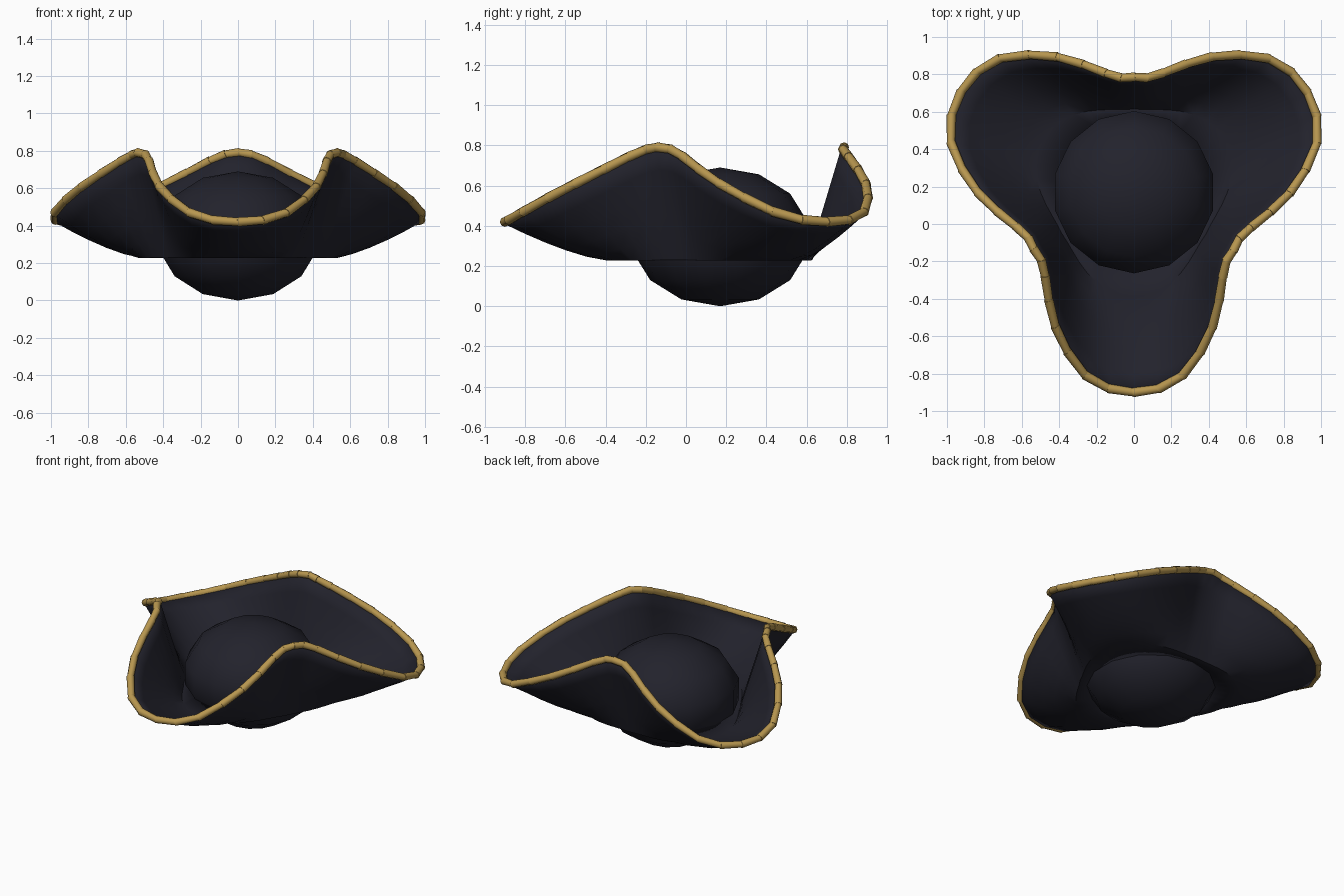
import bpy, bmesh, math
from mathutils import Vector, Matrix

cube = bpy.data.objects.get("Cube")
if cube:
    bpy.data.objects.remove(cube)

CENTRE = Vector((0, 0.17, 0))


def material(name, colour):
    m = bpy.data.materials.new(name)
    m.use_nodes = True
    m.diffuse_color = (*colour, 1)
    bsdf = m.node_tree.nodes["Principled BSDF"]
    bsdf.inputs["Base Color"].default_value = (*colour, 1)
    bsdf.inputs["Roughness"].default_value = 0.8
    return m


felt = material("dark navy felt", (0.016, 0.016, 0.025))
gold = material("gold braid", (0.48, 0.31, 0.08))


def finish(bm, name, mat, angle):
    bmesh.ops.recalc_face_normals(bm, faces=bm.faces)
    mesh = bpy.data.meshes.new(name)
    bm.to_mesh(mesh)
    bm.free()
    mesh.materials.append(mat)
    obj = bpy.data.objects.new(name, mesh)
    bpy.context.collection.objects.link(obj)
    bpy.ops.object.select_all(action="DESELECT")
    obj.select_set(True)
    bpy.context.view_layer.objects.active = obj
    bpy.ops.object.shade_smooth_by_angle(angle=math.radians(angle))
    return obj


# Half of one corner of the brim edge, from its low tip to its high fold
half = [(0, -0.9, 0.42), (0.135, -0.88, 0.43), (0.26, -0.81, 0.47),
        (0.355, -0.685, 0.54), (0.42, -0.55, 0.61), (0.455, -0.41, 0.68),
        (0.475, -0.28, 0.745), (0.495, -0.195, 0.78), (0.535, -0.135, 0.79)]
half = [Vector(p) - CENTRE for p in half]
corner = [Vector((-p.x, p.y, p.z)) for p in reversed(half[1:])] + half[:-1]
rim = [Matrix.Rotation(math.radians(120 * k), 3, "Z") @ p
       for k in range(3) for p in corner]
COUNT = len(rim)

# Crown: a squashed ball
bm = bmesh.new()
SIDES, RINGS = 14, 7
poles = [bm.verts.new(CENTRE + Vector((0, 0, z))) for z in (0, 0.69)]
rings = []
for j in range(1, RINGS):
    a = math.pi * j / RINGS
    rings.append([bm.verts.new(CENTRE + Vector((
        0.445 * math.sin(a) * math.sin(math.tau * i / SIDES),
        0.445 * math.sin(a) * math.cos(math.tau * i / SIDES),
        0.345 - 0.345 * math.cos(a)))) for i in range(SIDES)])
for i in range(SIDES):
    k = (i + 1) % SIDES
    bm.faces.new((poles[0], rings[0][i], rings[0][k]))
    bm.faces.new((poles[1], rings[-1][i], rings[-1][k]))
    for low, high in zip(rings, rings[1:]):
        bm.faces.new((low[i], low[k], high[k], high[i]))
finish(bm, "crown", felt, 40)

# Brim: rows swept from the head opening out to the folded edge
bm = bmesh.new()
columns = []
for p in rim:
    out = Vector((p.x, p.y, 0))
    reach = out.length
    out.normalize()
    tipness = min(1, max(0, (reach - 0.61) / 0.46))
    base = 0.45 + 0.11 * tipness
    column = [bm.verts.new(CENTRE + out * 0.4 + Vector((0, 0, 0.238)))]
    for t in (0, 0.2, 0.4, 0.6, 0.8, 1):
        r = base + (reach - base) * t
        z = 0.238 + (p.z - 0.238) * t ** (1 + 0.4 * tipness)
        column.append(bm.verts.new(CENTRE + out * r + Vector((0, 0, z))))
    columns.append(column)
for i in range(COUNT):
    a, b = columns[i], columns[(i + 1) % COUNT]
    for j in range(len(a) - 1):
        bm.faces.new((a[j], a[j + 1], b[j + 1], b[j]))
brim = finish(bm, "brim", felt, 30)
solid = brim.modifiers.new("thickness", "SOLIDIFY")
solid.thickness = 0.022
solid.offset = 0

# Trim: short overlapping tubes along the edge
bm = bmesh.new()
for i in range(COUNT):
    a, b = rim[i], rim[(i + 1) % COUNT]
    along = b - a
    turn = along.to_track_quat("Z", "Y").to_matrix().to_4x4()
    place = Matrix.Translation(CENTRE + (a + b) / 2) @ turn
    bmesh.ops.create_cone(bm, cap_ends=True, segments=8, radius1=0.025,
                          radius2=0.022, depth=along.length + 0.012,
                          matrix=place)
finish(bm, "edge_trim", gold, 50)
